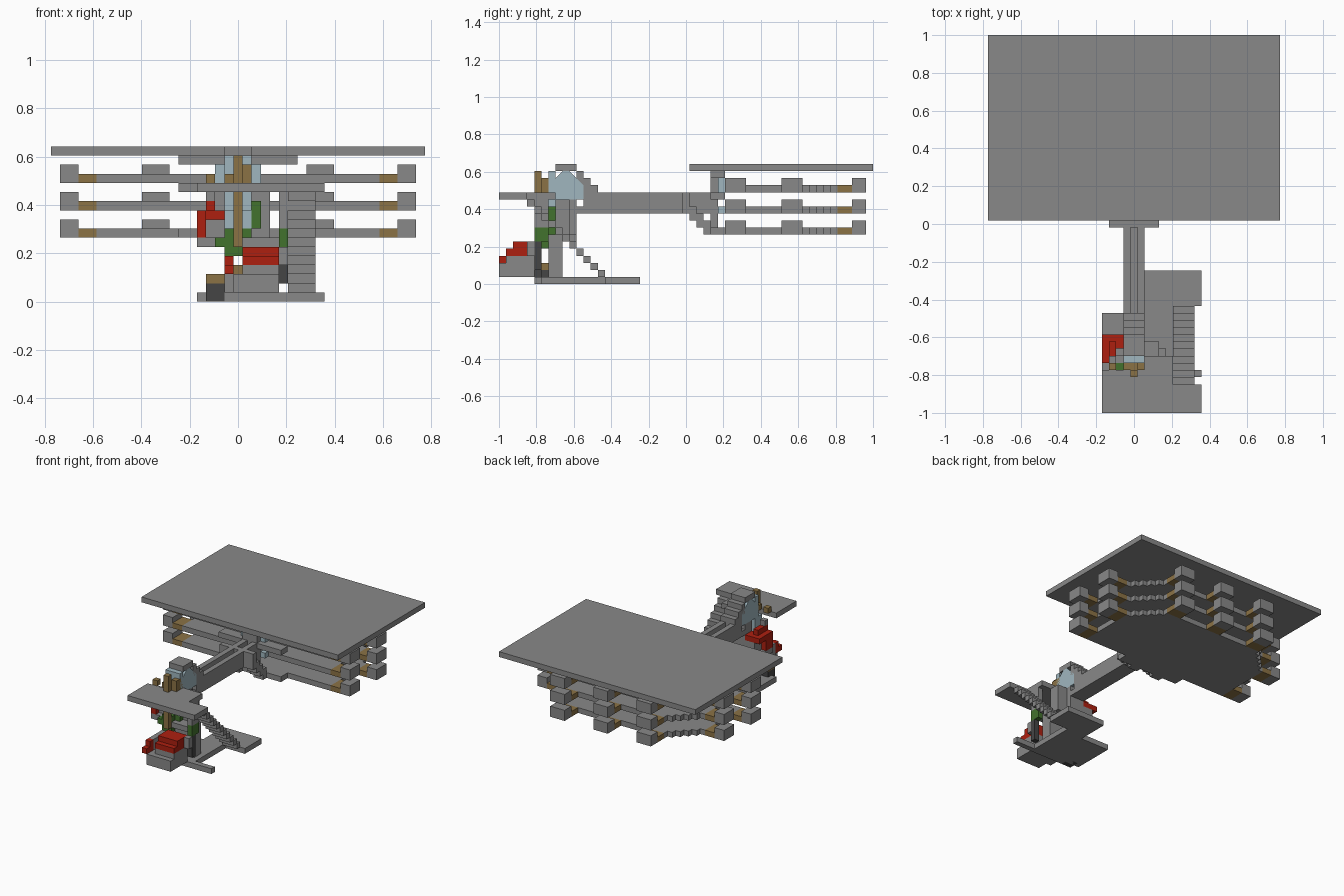
import bpy
import bmesh

# Remove only the default cube
default_cube = bpy.data.objects.get("Cube")
if default_cube:
    bpy.data.objects.remove(default_cube, do_unlink=True)

# One block is 1/53 of the total length; coordinates below count blocks
BLOCK = 2 / 53
ORIGIN_X, ORIGIN_Y = 20.5, 26.5


def make_material(name, red, green, blue):
    material = bpy.data.materials.new(name)
    material.use_nodes = True
    colour = (red, green, blue, 1)
    material.diffuse_color = colour
    shader = material.node_tree.nodes["Principled BSDF"]
    shader.inputs["Base Color"].default_value = colour
    shader.inputs["Roughness"].default_value = 0.9
    return material


stone = make_material("stone grey", 0.25, 0.25, 0.25)
charcoal = make_material("charcoal grey", 0.06, 0.06, 0.06)
timber = make_material("timber brown", 0.26, 0.17, 0.06)
glass = make_material("pale blue glass", 0.35, 0.47, 0.52)
crimson = make_material("brick red", 0.42, 0.014, 0.005)
leaf = make_material("leaf green", 0.055, 0.17, 0.026)


def finish(name, material, mesh_builder):
    """Turn a bmesh into a named, single colour object."""
    bmesh.ops.recalc_face_normals(mesh_builder, faces=mesh_builder.faces)
    mesh = bpy.data.meshes.new(name)
    mesh_builder.to_mesh(mesh)
    mesh_builder.free()
    mesh.materials.append(material)
    part = bpy.data.objects.new(name, mesh)
    bpy.context.collection.objects.link(part)
    return part


def prism(name, material, outline, start, end, axis="z"):
    """Extrude an outline along z (points are x, y) or along x (points are y, z)."""
    builder = bmesh.new()
    corners = []
    for first, second in outline:
        if axis == "z":
            place = (first - ORIGIN_X, second - ORIGIN_Y, start)
        else:
            place = (start - ORIGIN_X, first - ORIGIN_Y, second)
        corners.append(builder.verts.new([value * BLOCK for value in place]))
    face = builder.faces.new(corners)
    extruded = bmesh.ops.extrude_face_region(builder, geom=[face])
    moved = [item for item in extruded["geom"] if isinstance(item, bmesh.types.BMVert)]
    distance = (end - start) * BLOCK
    shift = (0, 0, distance) if axis == "z" else (distance, 0, 0)
    bmesh.ops.translate(builder, verts=moved, vec=shift)
    return finish(name, material, builder)


def box(name, material, x, y, z):
    """Box from three (low, high) block ranges."""
    outline = [(x[0], y[0]), (x[1], y[0]), (x[1], y[1]), (x[0], y[1])]
    return prism(name, material, outline, z[0], z[1])


def mirrored(x_range):
    return (41 - x_range[1], 41 - x_range[0])


# Great flat roof over the main building
box("roof_plate", stone, (0, 41), (27, 53), (16, 17))

# Floor outline: straight front, stepped back corners
right_edge = [(36, 32)]
for step in range(5):
    right_edge += [(36 - step, 43 + step), (35 - step, 43 + step)]
right_edge.append((31, 48))
floor_outline = right_edge + [(41 - x, y) for x, y in reversed(right_edge)]

# Three storeys, each with balcony rooms joined by short timber bridges
for level, height in enumerate((7, 10, 13), start=1):
    slab, room = (height, height + 1), (height, height + 2)
    prism(f"floor_slab_{level}", stone, floor_outline, *slab)
    for y in ((32, 35), (40, 43)):
        for side in ("left", "right"):
            bridge_x, room_x = (36, 38), (38, 40)
            if side == "right":
                bridge_x, room_x = mirrored(bridge_x), mirrored(room_x)
            box(f"{side}_bridge_{level}", timber, bridge_x, y, slab)
            box(f"{side}_room_{level}", stone, room_x, y, room)
    for x in ((10, 13), (19, 22), (28, 31)):
        box(f"back_bridge_{level}", timber, x, (48, 50), slab)
        box(f"back_room_{level}", stone, x, (50, 52), room)

# Entrance core where the walkway meets the building
box("entrance_beam", stone, (14, 27), (30, 32), (15, 16))
box("entrance_gallery", stone, (14, 27), (30, 32), (12, 13))
box("entrance_landing", stone, (14, 27), (30, 32), (7, 8))
box("entrance_column", stone, (19, 22), (30, 31), (8, 15))
for x in ((18, 19), (22, 23)):
    box("entrance_window", glass, x, (31, 32), (13, 15))
    box("entrance_lower_window", glass, x, (31, 32), (10, 11))
box("entrance_cross_wall", stone, (17, 24), (26, 27), (11, 13))

# Walkway: floor with a wall along each side
box("walkway_floor", stone, (19, 22), (11, 30), (10, 11))
for x in ((19, 20), (21, 22)):
    box("walkway_wall", stone, x, (12, 30), (11, 13))

# Steps down from the walkway on both sides
for step in range(4):
    for x in ((17, 19), (22, 24)):
        box("side_step", stone, x, (26 + step, 27 + step), (10 - step, 12 - step))

# Tower: glazed lantern under a stepped roof
lantern = [(8, 12), (12, 12), (12, 14), (11, 15), (10, 16), (9, 16), (8, 15)]
prism("lantern_glass", glass, lantern, 19, 22, axis="x")
box("tower_window", glass, (19, 22), (7, 8), (8, 16))
box("tower_lower_glass", glass, (19, 22), (6, 7), (10, 12))
box("tower_roof", stone, (19, 22), (8, 11), (16, 17))
for step in range(3):
    box("roof_step", stone, (19, 22), (11 + step, 12 + step), (14 - step, 16 - step))
box("tower_left_wall", stone, (22, 24), (8, 10), (7, 12))
box("tower_back_wall", stone, (19, 22), (9, 11), (7, 12))

# Upper platform and the floating stair down to the ground
platform = [(16, 0), (30, 0), (30, 4), (26, 4), (26, 8), (22, 8), (22, 6), (16, 6)]
prism("upper_platform", stone, platform, 12, 13)
for step in range(11):
    box("stair_step", stone, (26, 29), (4 + step, 5 + step), (11 - step, 12 - step))

# Ground slab
ground = [(16, 6), (26, 6), (26, 15), (30, 15), (30, 20), (22, 20), (22, 14), (16, 14)]
prism("ground_slab", stone, ground, 0, 1)
box("ground_front_edge", stone, (19, 30), (5, 6), (0, 1))
box("dark_plinth", charcoal, (17, 19), (5, 7), (0, 2))
box("timber_cap", timber, (17, 19), (5, 7), (2, 3))

# Timber trunk and ornaments on the platform
box("trunk", timber, (20, 21), (5, 6), (6, 16))
box("ornament_bar", timber, (19, 22), (6, 7), (13, 14))
box("ornament_knob", timber, (17, 18), (6, 7), (13, 14))
box("ornament_post", timber, (21, 22), (6, 8), (13, 15))

# Red steps over a stone base
box("front_base", stone, (20, 25), (0, 5), (1, 3))
box("front_base_upper", stone, (21, 25), (1, 5), (3, 4))
box("red_lower_step", crimson, (21, 25), (1, 2), (4, 5))
box("red_upper_step", crimson, (21, 25), (2, 5), (4, 6))
box("red_side_step", crimson, (19, 20), (0, 1), (3, 4))
box("red_side_riser", crimson, (19, 20), (1, 2), (3, 5))
box("side_wall", stone, (19, 20), (2, 6), (1, 5))
box("dark_post", charcoal, (25, 26), (5, 6), (2, 6))
box("stone_post", stone, (25, 26), (4, 5), (4, 6))
box("green_post", leaf, (25, 26), (5, 7), (6, 8))
box("post_cap", stone, (25, 26), (5, 7), (8, 12))
box("dark_block", charcoal, (20, 21), (5, 6), (1, 3))
box("timber_block", timber, (20, 21), (5, 6), (3, 4))

# Red ramp curling round the side of the tower
box("ramp_base", stone, (16, 19), (7, 11), (6, 7))
box("ramp_wall", stone, (17, 19), (8, 11), (7, 9))
box("red_ramp_top", crimson, (16, 19), (9, 11), (9, 10))
box("red_ramp_side", crimson, (16, 17), (7, 9), (7, 10))
box("red_ramp_step", crimson, (17, 18), (7, 10), (10, 11))
box("ramp_post", stone, (17, 18), (7, 8), (11, 12))

# Planting around the tower foot
box("green_front", leaf, (19, 21), (6, 7), (5, 8))
box("green_middle", leaf, (19, 22), (7, 8), (6, 8))
box("green_back", leaf, (22, 23), (7, 8), (8, 11))
box("green_tuft", leaf, (18, 19), (6, 7), (6, 7))
box("planter_ledge", stone, (21, 25), (6, 9), (6, 7))
box("tower_foot", stone, (21, 25), (7, 9), (1, 6))
